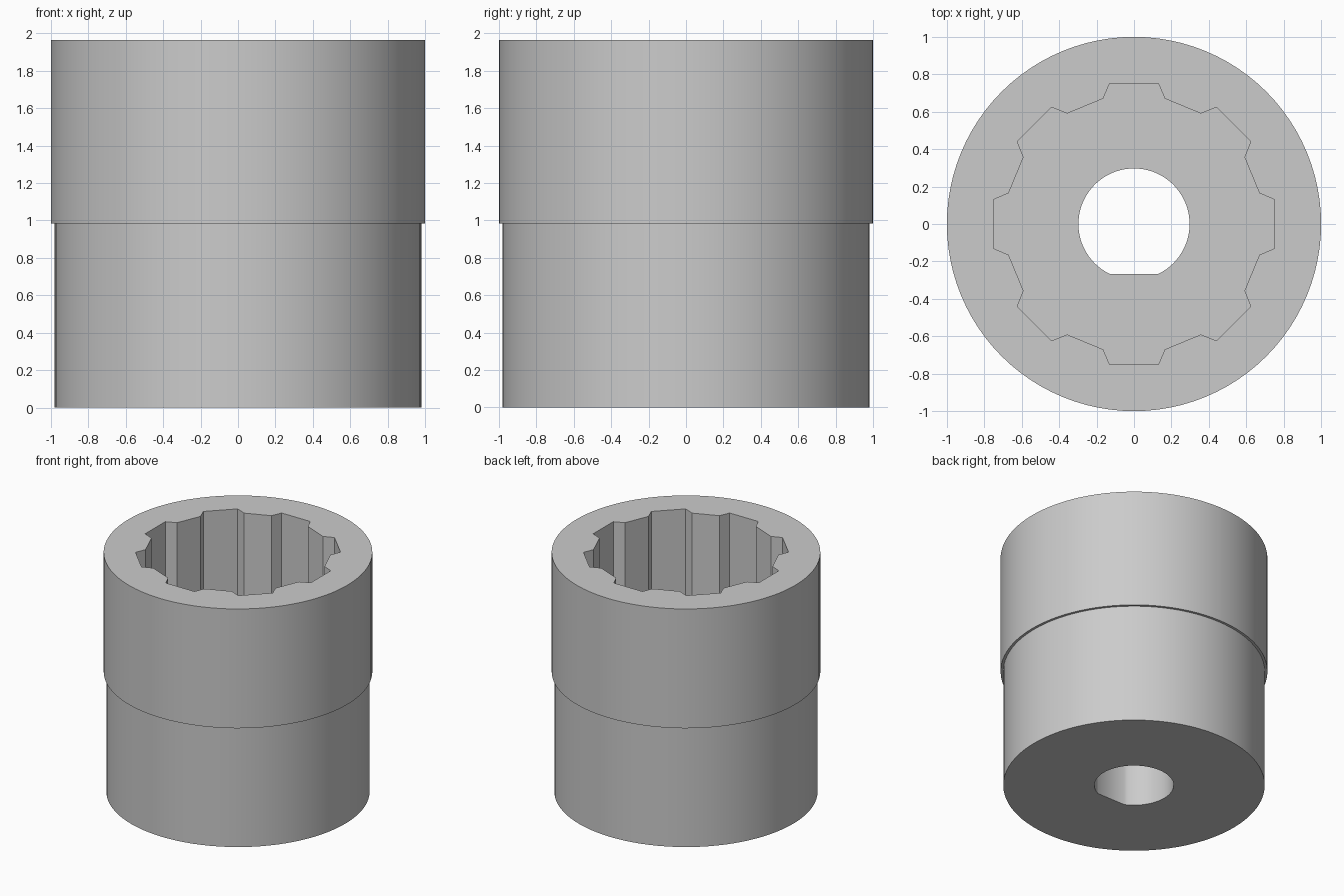
import bpy, bmesh, math
from mathutils import Matrix, Vector

cube = bpy.data.objects.get("Cube")
if cube:
    bpy.data.objects.remove(cube, do_unlink=True)

HEIGHT, STEP = 1.965, 0.985
SEGMENTS = 96

steel = bpy.data.materials.new("plain_grey")
steel.use_nodes = True
grey = (0.6, 0.6, 0.6, 1)
steel.diffuse_color = grey
steel.node_tree.nodes["Principled BSDF"].inputs["Base Color"].default_value = grey


def arc(radius, start, end, count):
    """Points along an arc, end point excluded."""
    return [Vector((radius * math.cos(a), radius * math.sin(a)))
            for a in (start + (end - start) * i / count for i in range(count))]


# Outer circles of the hub and the wider socket
hub_circle = arc(0.98, 0, math.tau, SEGMENTS)
socket_circle = arc(1.0, 0, math.tau, SEGMENTS)

# Socket cavity: eight notches joined by straight flats
notch = [Vector(p) for p in ((0.67, -0.165), (0.752, -0.13), (0.752, 0.13), (0.67, 0.165))]
cavity = [Matrix.Rotation(k * math.tau / 8, 2) @ p for k in range(8) for p in notch]

# D-shaped bore: an arc closed by a flat at the front
bore_radius = 0.297
flat = math.asin(-0.268 / bore_radius)
bore = arc(bore_radius, flat, math.pi - flat, 64)
bore.append(Vector((-bore_radius * math.cos(flat), -0.268)))

bm = bmesh.new()


def ring(points, z):
    """Closed loop of edges at one height."""
    verts = [bm.verts.new((p.x, p.y, z)) for p in points]
    edges = [bm.edges.new((v, verts[i - 1])) for i, v in enumerate(verts)]
    return verts, edges


def wall(points, low, high):
    """Vertical wall between two heights; returns its edge loops."""
    lower, low_edges = ring(points, low)
    upper, high_edges = ring(points, high)
    for i in range(len(points)):
        bm.faces.new((lower[i - 1], lower[i], upper[i], upper[i - 1]))
    return low_edges, high_edges


def cap(outer, inner):
    """Flat face between an outer and an inner loop."""
    bmesh.ops.triangle_fill(bm, edges=outer + inner, use_beauty=True)


# Walls
hub_low, hub_high = wall(hub_circle, 0, STEP)
socket_low, socket_high = wall(socket_circle, STEP, HEIGHT)
cavity_low, cavity_high = wall(cavity, STEP, HEIGHT)
bore_low, bore_high = wall(bore, 0, STEP)

# Bottom, ledge under the socket, cavity floor and rim
cap(hub_low, bore_low)
cap(socket_low, hub_high)
cap(cavity_low, bore_high)
cap(socket_high, cavity_high)

bmesh.ops.recalc_face_normals(bm, faces=bm.faces[:])
mesh = bpy.data.meshes.new("splined_socket_coupling")
bm.to_mesh(mesh)
bm.free()
mesh.materials.append(steel)

coupling = bpy.data.objects.new("splined_socket_coupling", mesh)
bpy.context.collection.objects.link(coupling)
bpy.ops.object.select_all(action="DESELECT")
coupling.select_set(True)
bpy.context.view_layer.objects.active = coupling
bpy.ops.object.shade_smooth_by_angle(angle=math.radians(30))
